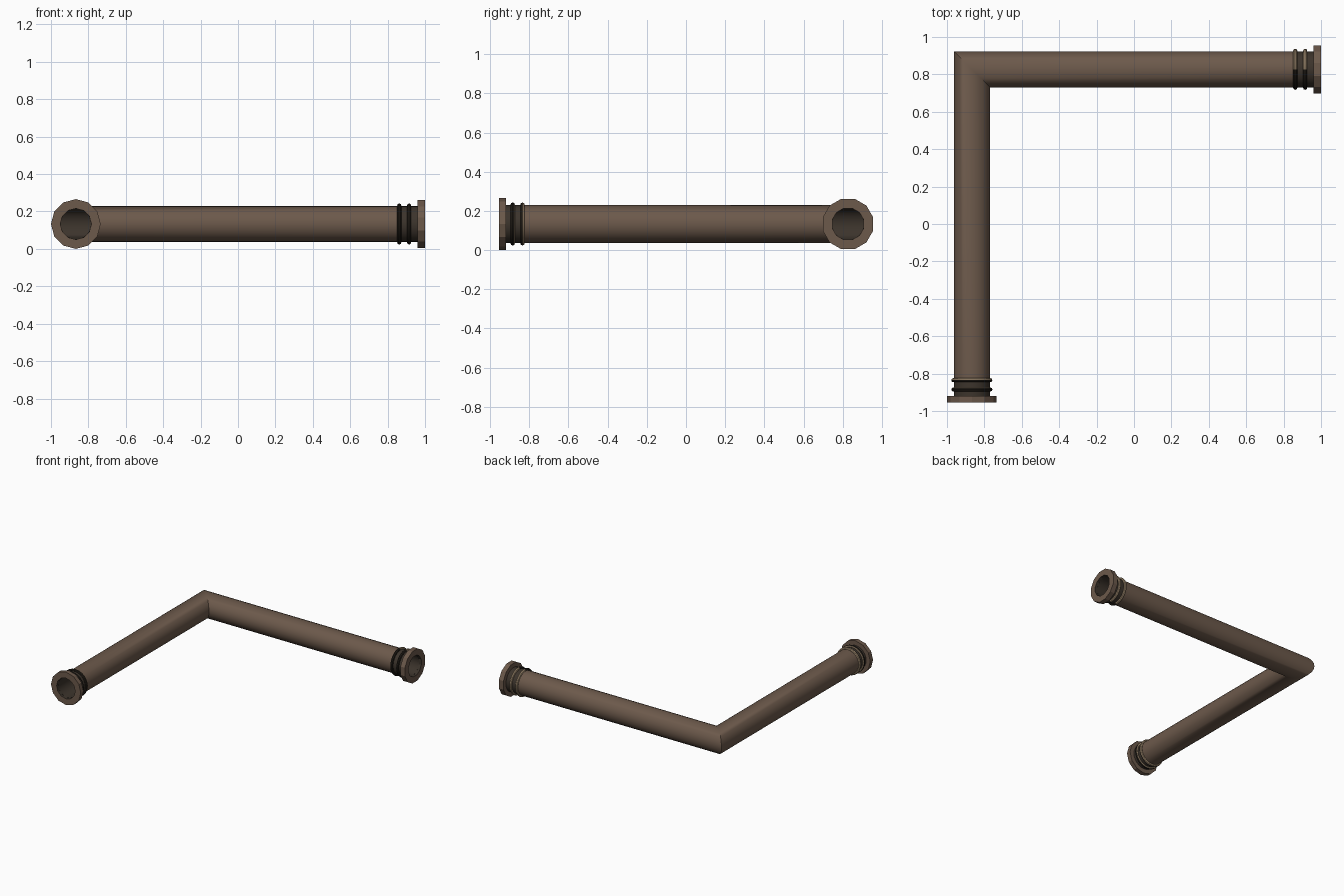
import bpy, bmesh, math

if "Cube" in bpy.data.objects:
    bpy.data.objects.remove(bpy.data.objects["Cube"])

CX, CY, CZ = -0.867, 0.827, 0.133      # centre of the elbow
Y_END, X_END = -0.955, 1.0             # outer faces of the two flanges


def material(name, rgb):
    m = bpy.data.materials.new(name)
    m.diffuse_color = (*rgb, 1)
    m.use_nodes = True
    m.node_tree.nodes["Principled BSDF"].inputs["Base Color"].default_value = m.diffuse_color
    return m


brown = material("rusty brown", (0.15, 0.10, 0.07))
dark = material("dark brown", (0.045, 0.034, 0.025))
black = material("near black", (0.018, 0.014, 0.010))
tan = material("tan", (0.37, 0.27, 0.17))


def place(leg, t, u, v):
    """t runs along the leg, u sideways, v up."""
    return (CX + u, t, CZ + v) if leg == "y" else (t, CY - u, CZ + v)


def circle(bm, leg, t, r, n, turn=0.0):
    out = []
    for i in range(n):
        a = 2 * math.pi * i / n + turn
        out.append(bm.verts.new(place(leg, t, r * math.cos(a), r * math.sin(a))))
    return out


def skin(bm, loops, mats, closed=True):
    n = len(loops[0])
    for k in range(len(loops) if closed else len(loops) - 1):
        a, b = loops[k], loops[(k + 1) % len(loops)]
        for i in range(n):
            j = (i + 1) % n
            bm.faces.new((a[i], a[j], b[j], b[i])).material_index = mats[k]


def finish(bm, name, mats, smooth=True):
    bmesh.ops.recalc_face_normals(bm, faces=bm.faces)
    me = bpy.data.meshes.new(name)
    bm.to_mesh(me)
    bm.free()
    for m in mats:
        me.materials.append(m)
    ob = bpy.data.objects.new(name, me)
    bpy.context.collection.objects.link(ob)
    if smooth:
        bpy.ops.object.select_all(action="DESELECT")
        ob.select_set(True)
        bpy.context.view_layer.objects.active = ob
        bpy.ops.object.shade_smooth_by_angle(angle=math.radians(35))
    return ob


# Hollow mitred pipe, with darker necks near both ends and a dark bore
bm = bmesh.new()
N = 24


def corner(r):
    out = []
    for i in range(N):
        a = 2 * math.pi * i / N
        u = r * math.cos(a)
        out.append(bm.verts.new((CX + u, CY - u, CZ + r * math.sin(a))))
    return out


ya, xa = Y_END + 0.02, X_END - 0.02
R, B = 0.096, 0.081
loops = [circle(bm, "y", ya, R, N), circle(bm, "y", -0.83, R, N), corner(R),
         circle(bm, "x", 0.86, R, N), circle(bm, "x", xa, R, N),
         circle(bm, "x", xa, B, N), corner(B), circle(bm, "y", ya, B, N)]
skin(bm, loops, [1, 0, 0, 1, 1, 1, 1, 1])
finish(bm, "elbow_pipe", [brown, dark])


# Twelve-sided end flanges
def flange(name, leg, t0, t1, turn):
    bm = bmesh.new()
    loops = [circle(bm, leg, t0, 0.133, 12, turn), circle(bm, leg, t1, 0.133, 12, turn),
             circle(bm, leg, t1, 0.083, 12, turn), circle(bm, leg, t0, 0.083, 12, turn)]
    skin(bm, loops, [0, 0, 1, 0])
    finish(bm, name, [brown, dark], smooth=False)


flange("front_flange", "y", Y_END, Y_END + 0.035, 0)
flange("side_flange", "x", X_END, X_END - 0.04, math.radians(15))


# Raised rings around each neck, partly tan and partly near black
def ring(name, leg, t, is_tan):
    bm = bmesh.new()
    loops = []
    for k in range(8):
        a = 2 * math.pi * k / 8
        loops.append(circle(bm, leg, t + 0.011 * math.sin(a), 0.099 + 0.011 * math.cos(a), N))
    skin(bm, loops, [0] * 8)
    for f in bm.faces:
        f.material_index = 1 if is_tan(f.calc_center_median()) else 0
    finish(bm, name, [black, tan])


ring("front_ring_inner", "y", -0.835, lambda c: c.y > -0.835)
ring("front_ring_outer", "y", -0.885, lambda c: c.y > -0.879)
ring("side_ring_inner", "x", 0.862, lambda c: c.y > CY)
ring("side_ring_outer", "x", 0.915, lambda c: c.y > CY)
